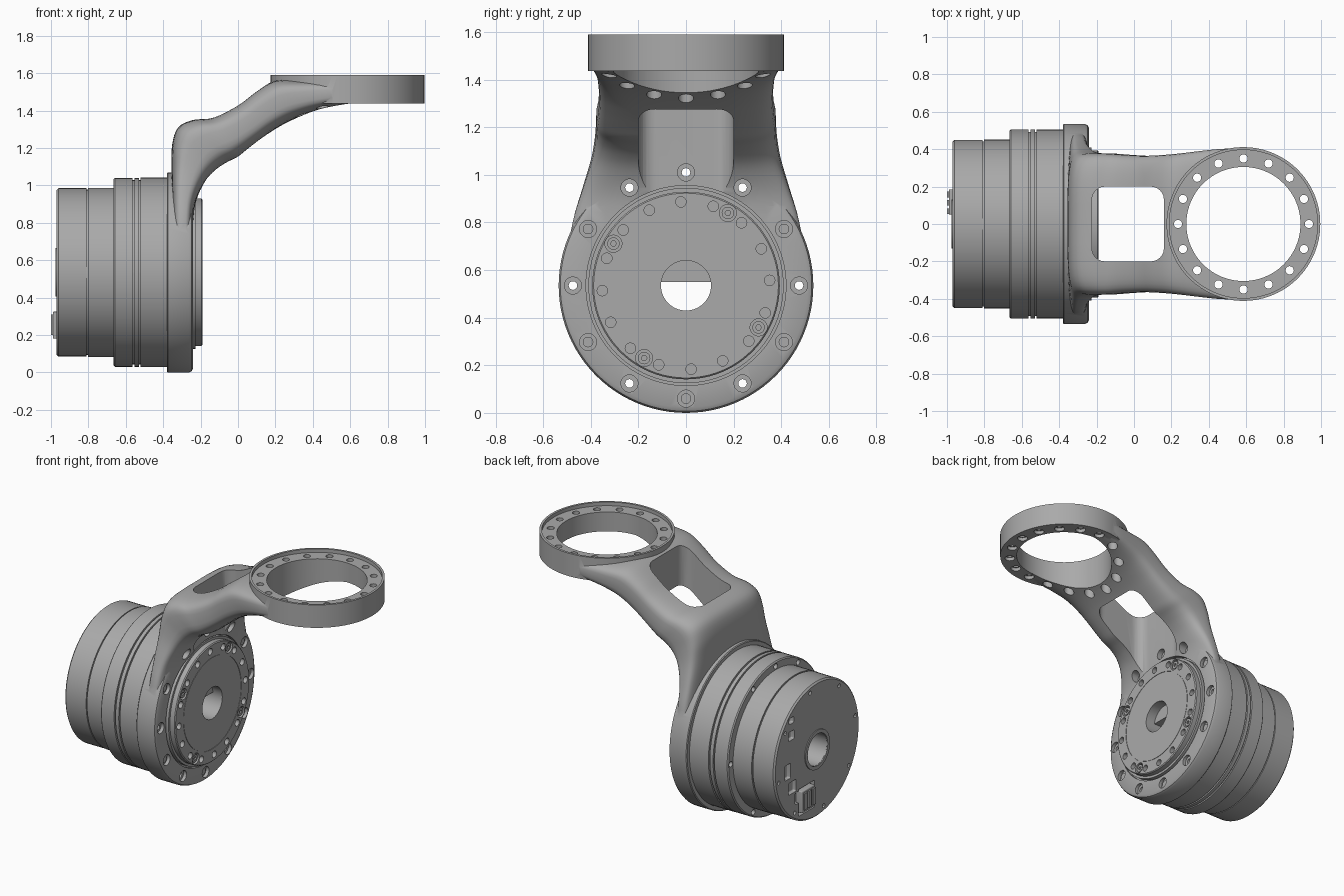
import bpy, bmesh, math
from mathutils import Vector, Matrix

if "Cube" in bpy.data.objects:
    bpy.data.objects.remove(bpy.data.objects["Cube"], do_unlink=True)

AXIS_Z = 0.535      # height of the motor axis
RING_X = 0.585      # centre of the top mounting ring

grey = bpy.data.materials.new("machined grey")
grey.use_nodes = True
COLOR = (0.40, 0.40, 0.40, 1)
grey.diffuse_color = COLOR
grey.node_tree.nodes["Principled BSDF"].inputs["Base Color"].default_value = COLOR


def finish(name, bm):
    bmesh.ops.recalc_face_normals(bm, faces=bm.faces)
    mesh = bpy.data.meshes.new(name)
    bm.to_mesh(mesh)
    bm.free()
    mesh.materials.append(grey)
    obj = bpy.data.objects.new(name, mesh)
    bpy.context.collection.objects.link(obj)
    return obj


def select(obj):
    bpy.ops.object.select_all(action='DESELECT')
    obj.select_set(True)
    bpy.context.view_layer.objects.active = obj


def boolean(obj, tool, mode='DIFFERENCE', keep=False):
    mod = obj.modifiers.new("bool", 'BOOLEAN')
    mod.object, mod.operation, mod.solver = tool, mode, 'EXACT'
    select(obj)
    bpy.ops.object.modifier_apply(modifier=mod.name)
    if not keep:
        bpy.data.objects.remove(tool, do_unlink=True)


def lathe(name, profile, steps=96):
    """Closed (x, radius) profile turned about the motor axis."""
    bm = bmesh.new()
    loops = []
    for i in range(steps):
        a = math.tau * i / steps
        loops.append([bm.verts.new((x, r * math.cos(a), AXIS_Z + r * math.sin(a)))
                      for x, r in profile])
    n = len(profile)
    for i in range(steps):
        a, b = loops[i], loops[(i + 1) % steps]
        for j in range(n):
            k = (j + 1) % n
            bm.faces.new((a[j], a[k], b[k], b[j]))
    return finish(name, bm)


def rods(name, spots, radius, lo, hi, axis='X', steps=20):
    """Parallel cylinders; spots are (y, z) along X or (x, y) along Z."""
    bm = bmesh.new()
    mid = (lo + hi) / 2
    for u, v in spots:
        if axis == 'X':
            m = Matrix.Translation((mid, u, v)) @ Matrix.Rotation(math.pi / 2, 4, 'Y')
        else:
            m = Matrix.Translation((u, v, mid))
        bmesh.ops.create_cone(bm, cap_ends=True, segments=steps, radius1=radius,
                              radius2=radius, depth=hi - lo, matrix=m)
    return finish(name, bm)


def box(name, lo, hi, bevel=0, vertical=False):
    bm = bmesh.new()
    lo, hi = Vector(lo), Vector(hi)
    bmesh.ops.create_cube(bm, size=1, matrix=Matrix.Translation((lo + hi) / 2)
                          @ Matrix.Diagonal((*(hi - lo), 1)))
    if bevel:
        edges = [e for e in bm.edges if not vertical
                 or abs(e.verts[0].co.z - e.verts[1].co.z) > 0.01]
        bmesh.ops.bevel(bm, geom=edges, offset=bevel, segments=6, profile=0.5,
                        affect='EDGES')
    return finish(name, bm)


def circle(radius, count, start=0, cu=0.0, cv=AXIS_Z):
    angles = [math.radians(start) + math.tau * i / count for i in range(count)]
    return [(cu + radius * math.cos(a), cv + radius * math.sin(a)) for a in angles]


def catmull(a, b, c, d, t):
    return tuple(0.5 * (2 * q + (r - p) * t + (2 * p - 5 * q + 4 * r - s) * t * t
                        + (3 * q - p - 3 * r + s) * t ** 3)
                 for p, q, r, s in zip(a, b, c, d))


# Motor housing with grooves
housing = lathe("motor_housing", [
    (-0.97, 0.105), (-0.97, 0.44), (-0.96, 0.45), (-0.81, 0.45), (-0.81, 0.442),
    (-0.802, 0.442), (-0.802, 0.452), (-0.665, 0.452), (-0.665, 0.498), (-0.658, 0.505),
    (-0.564, 0.505), (-0.564, 0.493), (-0.554, 0.493), (-0.554, 0.505), (-0.53, 0.505),
    (-0.53, 0.493), (-0.52, 0.493), (-0.52, 0.506), (-0.36, 0.506), (-0.36, 0.105)])

# Arm: rounded sections between an outer and an inner edge line (ux, uz, lx, lz, half width)
stations = [
    (-.355, .55, -.243, .55, .522), (-.355, .8, -.237, .8, .477),
    (-.355, .95, -.222, .92, .437), (-.355, 1.1, -.175, 1.02, .398),
    (-.352, 1.22, -.12, 1.08, .382), (-.32, 1.31, -.06, 1.12, .378),
    (-.24, 1.35, 0, 1.15, .376), (-.13, 1.365, .05, 1.19, .37),
    (0, 1.43, .12, 1.245, .365), (.1, 1.505, .19, 1.295, .368),
    (.2, 1.56, .28, 1.345, .376), (.33, 1.565, .38, 1.385, .39),
    (.46, 1.565, .47, 1.41, .402), (.6, 1.565, .6, 1.432, .406)]
path = []
last = len(stations) - 1
for i in range(last):
    quad = [stations[min(max(i + k, 0), last)] for k in (-1, 0, 1, 2)]
    path += [catmull(*quad, t / 4) for t in range(4)]
path.append(stations[last])

bm = bmesh.new()
loops = []
for ux, uz, lx, lz, w in path:
    loop = []
    for i in range(40):
        a = math.tau * (i + 0.5) / 40
        c, s = math.cos(a), math.sin(a)
        f = math.copysign(abs(s) ** 0.5, s)
        y = w * math.copysign(abs(c) ** 0.5, c)
        loop.append(bm.verts.new(((ux + lx) / 2 + f * (ux - lx) / 2, y,
                                  (uz + lz) / 2 + f * (uz - lz) / 2)))
    loops.append(loop)
for a, b in zip(loops, loops[1:]):
    for i in range(40):
        k = (i + 1) % 40
        bm.faces.new((a[i], a[k], b[k], b[i]))
bm.faces.new(loops[0])
bm.faces.new(loops[-1])
bracket = finish("bracket_arm", bm)

# Flange and top ring merge into the arm
boolean(bracket, lathe("flange", [
    (-0.38, 0.3), (-0.38, 0.53), (-0.375, 0.535), (-0.262, 0.535), (-0.248, 0.528),
    (-0.24, 0.512), (-0.24, 0.3)]), 'UNION')
boolean(bracket, rods("ring", [(RING_X, 0)], 0.411, 1.437, 1.59, 'Z', 96), 'UNION')

# Openings in the bracket
boolean(bracket, rods("ring_bore", [(RING_X, 0)], 0.305, 1.0, 1.8, 'Z', 96))
boolean(bracket, rods("ring_recess", [(RING_X, 0)], 0.396, 1.566, 1.8, 'Z', 96))
boolean(bracket, box("window", (-0.225, -0.2, 0.8), (0.16, 0.2, 1.8), 0.07, True))
boolean(bracket, rods("disc_clearance", [(0, AXIS_Z)], 0.42, -0.258, -0.1, 'X', 96))
ring_spots = circle(0.35, 16, 0, RING_X, 0)
boolean(bracket, rods("ring_holes", ring_spots, 0.022, 1.1, 1.7, 'Z'))
boolean(bracket, rods("ring_spotfaces", ring_spots, 0.032, 1.1, 1.46, 'Z'))

# Flange bolts: counterbores, with some holes running through the housing
bolts = circle(0.475, 12)
boolean(bracket, rods("counterbores", bolts, 0.036, -0.262, -0.06))
blind = (1, 5, 7, 9, 11)
through = rods("through_holes", [p for i, p in enumerate(bolts) if i not in blind],
               0.018, -0.75, -0.2)
boolean(bracket, through, keep=True)
boolean(housing, through)
rods("flange_screws", [bolts[i] for i in blind], 0.022, -0.3, -0.255)

# Output disc with bolt circle and bore
disc = lathe("output_disc", [
    (-0.37, 0.105), (-0.37, 0.41), (-0.228, 0.41), (-0.228, 0.394), (-0.196, 0.394),
    (-0.19, 0.388), (-0.19, 0.307), (-0.193, 0.307), (-0.193, 0.304), (-0.19, 0.304),
    (-0.19, 0.105)])
boolean(disc, rods("disc_holes", circle(0.352, 16, 3.5), 0.022, -0.23, -0.1))
screws = circle(0.352, 4, 60)
boolean(disc, rods("screw_pockets", screws, 0.036, -0.215, -0.1))
heads = rods("disc_screws", screws, 0.026, -0.23, -0.195)
boolean(heads, rods("sockets", screws, 0.012, -0.205, -0.1, 'X', 6))

# Rear face: bore collar, pockets, screw holes and connector
collar = lathe("rear_bore_collar", [(-0.976, 0.106), (-0.976, 0.13), (-0.95, 0.13),
                                    (-0.95, 0.106)], 64)
for y, z, dy, dz in ((.27, .83, .025, .02), (.27, .73, .03, .03), (.31, .5, .03, .05),
                     (.26, .38, .04, .04), (.2, .29, .03, .04), (.11, .25, .085, .09)):
    boolean(housing, box("pocket", (-1.0, y - dy, z - dz), (-0.945, y + dy, z + dz), 0.008))
boolean(housing, rods("rear_holes", circle(0.41, 8, 35), 0.013, -1.0, -0.95, steps=12))
box("connector", (-0.99, 0.05, 0.18), (-0.94, 0.185, 0.325), 0.006)
for i in range(3):
    y = 0.065 + 0.045 * i
    box("connector_pin_block", (-1.0, y - 0.012, 0.2), (-0.98, y + 0.018, 0.31))

for obj in list(bpy.context.scene.objects):
    if obj.type == 'MESH' and grey.name in obj.data.materials:
        select(obj)
        bpy.ops.object.shade_smooth_by_angle(angle=math.radians(30))
